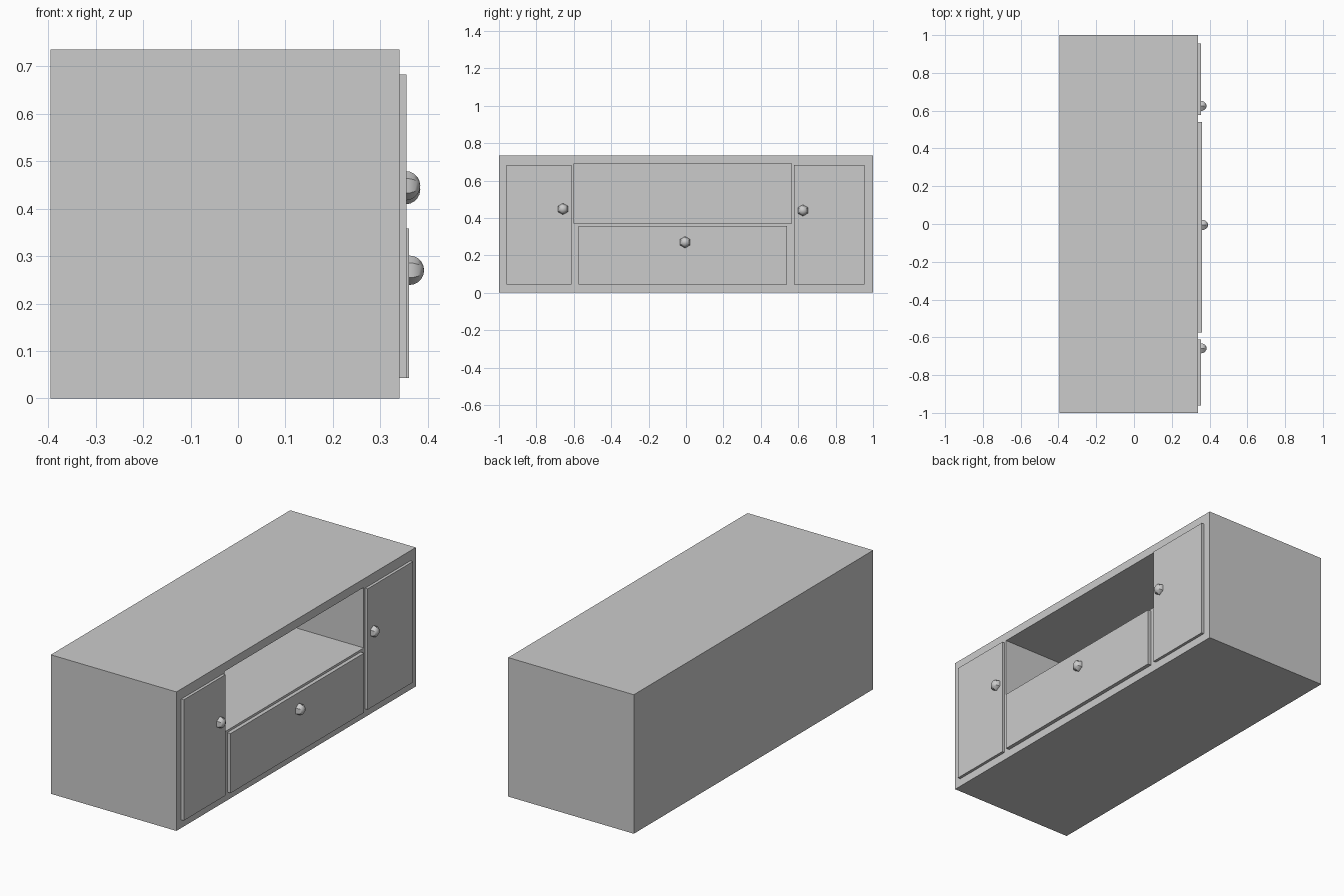
import bpy
from math import pi

if "Cube" in bpy.data.objects:
    bpy.data.objects.remove(bpy.data.objects["Cube"])


def box(name, lo, hi):
    """Axis-aligned box between two corners."""
    bpy.ops.mesh.primitive_cube_add(size=1, location=[(a + b) / 2 for a, b in zip(lo, hi)])
    ob = bpy.context.object
    ob.name = name
    ob.scale = [b - a for a, b in zip(lo, hi)]
    bpy.ops.object.transform_apply(location=False, rotation=False, scale=True)
    return ob


def knob(name, x, y, z):
    """Six-sided ball knob, pole facing out of the front, half sunk in its panel."""
    bpy.ops.mesh.primitive_uv_sphere_add(segments=6, ring_count=10, radius=0.031,
                                         location=(x, y, z), rotation=(0, pi / 2, 0))
    ob = bpy.context.object
    ob.name = name
    # turn the hexagon so two corners point sideways
    ob.rotation_euler = (pi / 2, 0, pi / 2)
    bpy.ops.object.shade_smooth_by_angle(angle=pi / 5)


FRONT = 0.34

# cabinet body with the open niche cut into its front
body = box("cabinet_body", (-0.395, -1, 0), (FRONT, 1, 0.735))
cutter = box("niche_cutter", (-0.35, -0.60, 0.37), (FRONT + 0.1, 0.565, 0.69))
cut = body.modifiers.new("niche", 'BOOLEAN')
cut.operation = 'DIFFERENCE'
cut.solver = 'EXACT'
cut.object = cutter
bpy.context.view_layer.objects.active = body
bpy.ops.object.modifier_apply(modifier=cut.name)
bpy.data.objects.remove(cutter, do_unlink=True)

# doors at both ends
for side, y0, y1, ky, kz in (("left", -0.96, -0.612, -0.658, 0.448),
                             ("right", 0.577, 0.955, 0.625, 0.44)):
    box(side + "_door", (FRONT - 0.01, y0, 0.043), (0.355, y1, 0.682))
    knob(side + "_door_knob", 0.353, ky, kz)

# drawer below the niche
box("drawer_front", (FRONT - 0.01, -0.575, 0.043), (0.36, 0.54, 0.358))
knob("drawer_knob", 0.361, -0.005, 0.27)
